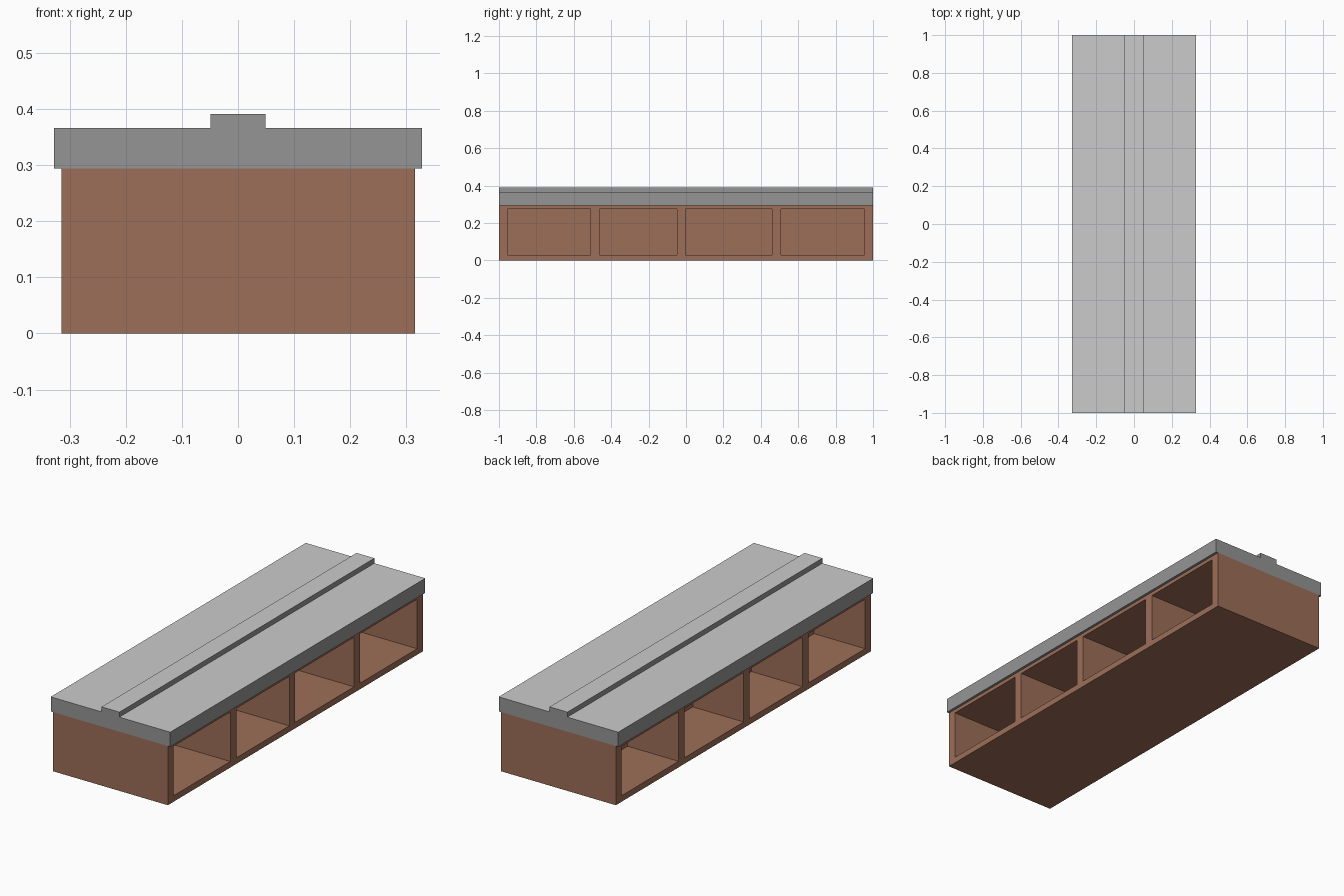
import bpy, bmesh
from mathutils import Matrix, Vector

if "Cube" in bpy.data.objects:
    bpy.data.objects.remove(bpy.data.objects["Cube"])


def material(name, rgb):
    m = bpy.data.materials.new(name)
    m.diffuse_color = (*rgb, 1)
    m.use_nodes = True
    m.node_tree.nodes["Principled BSDF"].inputs["Base Color"].default_value = m.diffuse_color
    return m


def add_box(bm, lo, hi):
    lo, hi = Vector(lo), Vector(hi)
    size = hi - lo
    bmesh.ops.create_cube(bm, size=1, matrix=Matrix.Translation((lo + hi) / 2) @ Matrix.Diagonal((*size, 1)))


def make_object(name, bm, *mats):
    mesh = bpy.data.meshes.new(name)
    bm.to_mesh(mesh)
    bm.free()
    ob = bpy.data.objects.new(name, mesh)
    bpy.context.collection.objects.link(ob)
    for mat in mats:
        mesh.materials.append(mat)
    return ob


brown = material("brown_wood", (0.335, 0.157, 0.098))
grey = material("grey_edge", (0.3, 0.3, 0.3))
light = material("light_grey_top", (0.6, 0.6, 0.6))

W, TOP = 0.315, 0.2935

# Shelf body
bm = bmesh.new()
add_box(bm, (-W, -1, 0), (W, 1, TOP))
body = make_object("shelf_body", bm, brown)

# Cubby openings on both long sides, separated by a thin back panel
bm = bmesh.new()
for y0, y1 in ((-0.955, -0.51), (-0.463, -0.047), (-0.003, 0.46), (0.508, 0.955)):
    add_box(bm, (-0.01, y0, 0.03), (W + 0.1, y1, 0.275))
    add_box(bm, (-W - 0.1, y0, 0.03), (-0.035, y1, 0.275))
cutter = make_object("cubby_cutter", bm)
cutter.hide_render = True
cutter.hide_viewport = True
mod = body.modifiers.new("cubbies", "BOOLEAN")
mod.operation = "DIFFERENCE"
mod.solver = "EXACT"
mod.object = cutter

# Counter slab with raised centre ridge, extruded from its cross-section
profile = [(-0.328, TOP), (0.328, TOP), (0.328, 0.366), (0.049, 0.366),
           (0.049, 0.391), (-0.049, 0.391), (-0.049, 0.366), (-0.328, 0.366)]
bm = bmesh.new()
face = bm.faces.new([bm.verts.new((x, -1, z)) for x, z in profile])
ext = bmesh.ops.extrude_face_region(bm, geom=[face])
bmesh.ops.translate(bm, vec=(0, 2, 0), verts=[v for v in ext["geom"] if isinstance(v, bmesh.types.BMVert)])
bmesh.ops.recalc_face_normals(bm, faces=bm.faces)
# Upward faces are lighter than the edges
for f in bm.faces:
    f.material_index = 1 if f.normal.z > 0.5 else 0
make_object("counter_slab", bm, grey, light)
